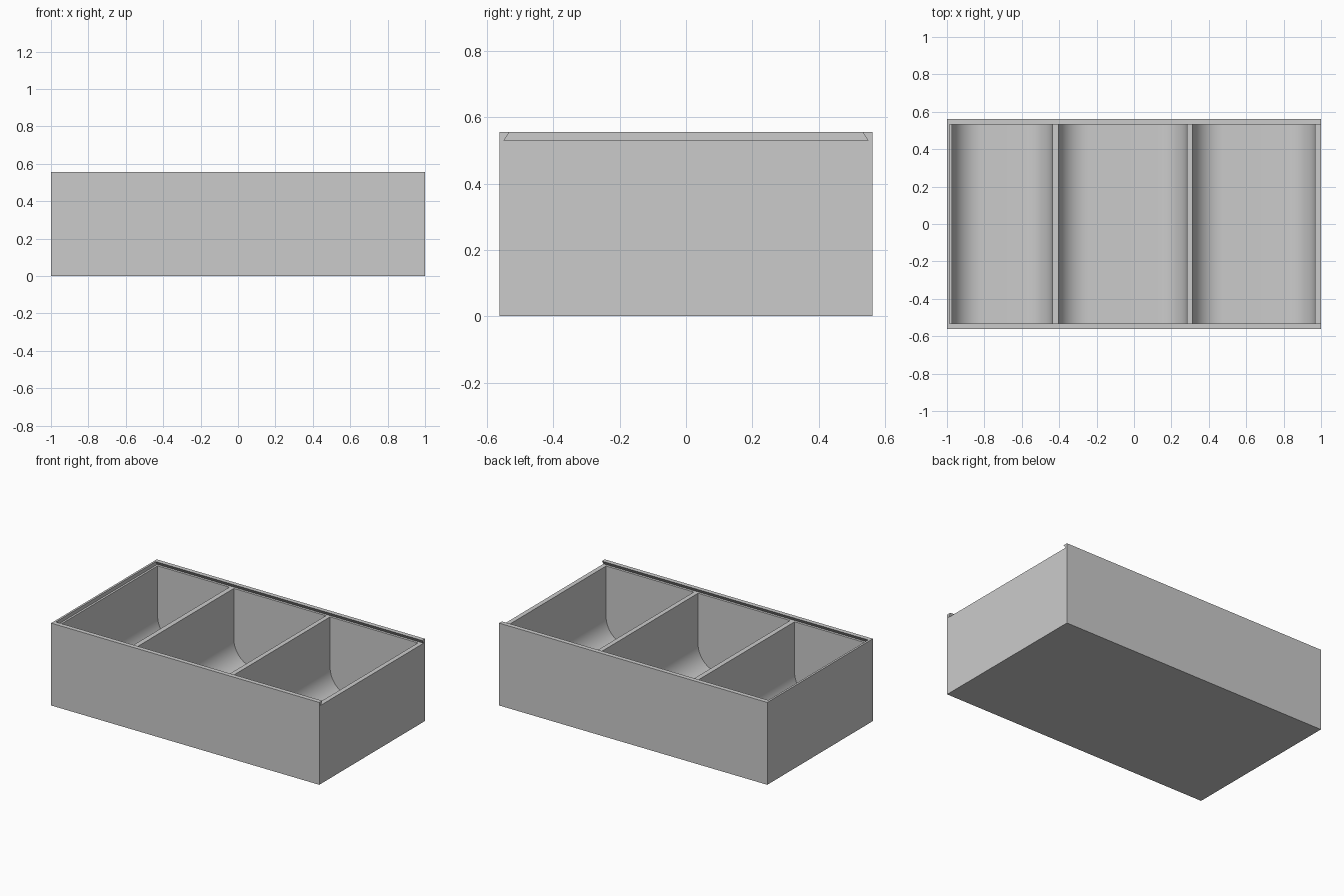
import bpy, bmesh, math

if "Cube" in bpy.data.objects:
    bpy.data.objects.remove(bpy.data.objects["Cube"])

HX, HY, H = 1.0, 0.5625, 0.555      # half length, half width, height
WALL, FLOOR, RADIUS = 0.03, 0.03, 0.16
LEDGE = 0.53                        # level of dividers and lid slot floor

grey = bpy.data.materials.new("grey_plastic")
grey.diffuse_color = (0.6, 0.6, 0.6, 1)
grey.use_nodes = True
grey.node_tree.nodes["Principled BSDF"].inputs["Base Color"].default_value = grey.diffuse_color


def prism(name, profile, direction):
    """Extrude a closed 3D profile along a direction."""
    bm = bmesh.new()
    face = bm.faces.new([bm.verts.new(p) for p in profile])
    ext = bmesh.ops.extrude_face_region(bm, geom=[face])
    moved = [g for g in ext["geom"] if isinstance(g, bmesh.types.BMVert)]
    bmesh.ops.translate(bm, verts=moved, vec=direction)
    bmesh.ops.recalc_face_normals(bm, faces=bm.faces)
    mesh = bpy.data.meshes.new(name)
    bm.to_mesh(mesh)
    bm.free()
    mesh.materials.append(grey)
    obj = bpy.data.objects.new(name, mesh)
    bpy.context.collection.objects.link(obj)
    return obj


def cut(target, cutter):
    """Subtract a cutter from the target and discard the cutter."""
    cutter.hide_render = True
    bpy.context.view_layer.objects.active = target
    mod = target.modifiers.new("cut", "BOOLEAN")
    mod.operation = "DIFFERENCE"
    mod.solver = "EXACT"
    mod.object = cutter
    bpy.ops.object.modifier_apply(modifier=mod.name)
    bpy.data.objects.remove(cutter)


# Solid outer block
box = prism("compartment_box",
            [(-HX, -HY, 0), (HX, -HY, 0), (HX, HY, 0), (-HX, HY, 0)], (0, 0, H))

# Dovetail lid slot, open at the right end
low, high = 0.549, 0.532
top = H + 0.005
high -= (low - high) * 0.005 / (H - LEDGE)
x0 = -0.986
cut(box, prism("lid_slot_cutter",
               [(x0, -low, LEDGE), (x0, low, LEDGE), (x0, high, top), (x0, -high, top)],
               (HX + 0.05 - x0, 0, 0)))

# Three compartments with rounded floor edges
inner = HY - WALL
for a, b in ((-0.972, -0.437), (-0.404, 0.283), (0.314, 0.969)):
    profile = [(a, -inner, 0.542)]
    for centre, start in ((a + RADIUS, math.pi), (b - RADIUS, 1.5 * math.pi)):
        for i in range(17):
            t = start + i / 16 * math.pi / 2
            profile.append((centre + RADIUS * math.cos(t), -inner,
                            FLOOR + RADIUS + RADIUS * math.sin(t)))
    profile.append((b, -inner, 0.542))
    cut(box, prism("compartment_cutter", profile, (0, 2 * inner, 0)))

# Smooth the rounded floors, keep the edges crisp
bpy.ops.object.select_all(action="DESELECT")
box.select_set(True)
bpy.context.view_layer.objects.active = box
bpy.ops.object.shade_smooth_by_angle(angle=math.radians(30))
